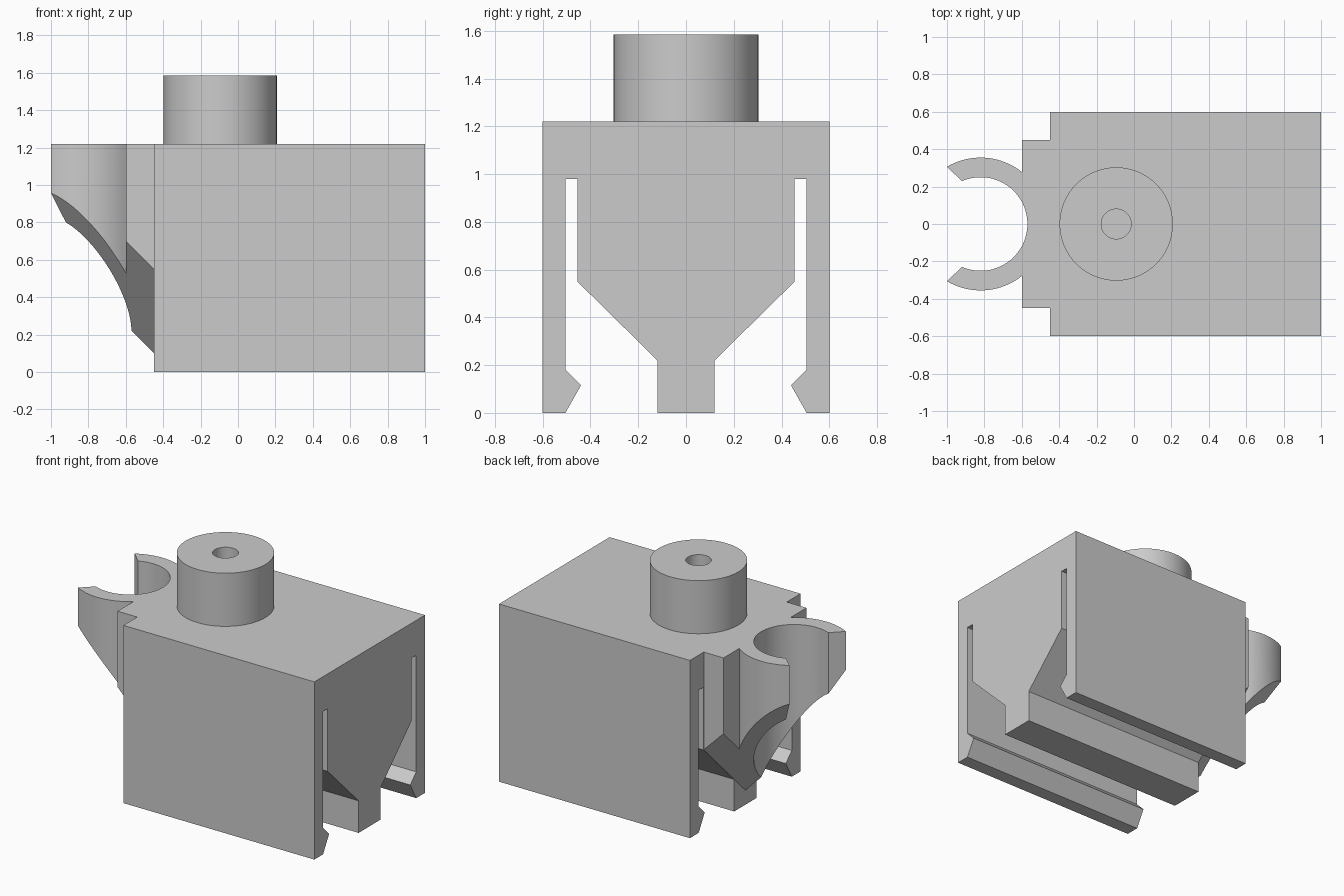
import bpy
import bmesh
import math
from mathutils import Vector

cube = bpy.data.objects.get("Cube")
if cube:
    bpy.data.objects.remove(cube, do_unlink=True)

grey = bpy.data.materials.new("plain grey")
grey.use_nodes = True
colour = (0.6, 0.6, 0.6, 1)
grey.diffuse_color = colour
grey.node_tree.nodes["Principled BSDF"].inputs["Base Color"].default_value = colour

TOP = 1.22      # top of the housing
BACK = -0.45    # rear end of the housing


def add_object(name, bm):
    bmesh.ops.recalc_face_normals(bm, faces=bm.faces)
    mesh = bpy.data.meshes.new(name)
    bm.to_mesh(mesh)
    bm.free()
    mesh.materials.append(grey)
    obj = bpy.data.objects.new(name, mesh)
    bpy.context.collection.objects.link(obj)
    bpy.context.view_layer.objects.active = obj
    return obj


def half_prism(name, start, end):
    """Solid between two matching outlines, open at y = 0 and mirrored there."""
    bm = bmesh.new()
    a = [bm.verts.new(p) for p in start]
    b = [bm.verts.new(p) for p in end]
    bm.faces.new(a)
    bm.faces.new(b)
    n = len(a)
    for i in range(n - 1):
        bm.faces.new((a[i], a[i + 1], b[i + 1], b[i]))
    bm.normal_update()
    obj = add_object(name, bm)
    mirror = obj.modifiers.new("mirror", "MIRROR")
    mirror.use_axis = (False, True, False)
    mirror.use_clip = True
    bpy.ops.object.modifier_apply(modifier=mirror.name)
    return obj


def arc(centre, radius, first, last, steps):
    return [(centre + radius * math.cos(first + (last - first) * i / steps),
             radius * math.sin(first + (last - first) * i / steps))
            for i in range(steps + 1)]


def smooth(obj):
    bpy.ops.object.select_all(action="DESELECT")
    obj.select_set(True)
    bpy.context.view_layer.objects.active = obj
    bpy.ops.object.shade_smooth_by_angle(angle=math.radians(25))


# Housing: tapered core, two slots and hooked side walls
profile = [(0, 0), (0.12, 0), (0.12, 0.22), (0.455, 0.55), (0.455, 0.98),
           (0.505, 0.98), (0.505, 0.18), (0.44, 0.115), (0.505, 0),
           (0.6, 0), (0.6, TOP), (0, TOP)]
half_prism("housing", [(BACK, y, z) for y, z in profile],
           [(1, y, z) for y, z in profile])

# Rear clip: block and open ring with an underside sloping in both directions
centre, inner, outer = -0.82, 0.25, 0.355
joint = math.acos((-0.6 - centre) / outer)
outer_end = math.acos((-1 - centre) / outer)
inner_end = math.acos((-0.92 - centre) / inner)
plan = [(BACK, 0), (BACK, 0.45), (-0.6, 0.45)]
plan += arc(centre, outer, joint, outer_end, 20)
plan += arc(centre, inner, inner_end, 0, 32)
clip = half_prism("rear_clip", [(x, y, y - x - 0.35) for x, y in plan],
                  [(x, y, TOP) for x, y in plan])
smooth(clip)

# Stud: hollow cylinder standing on the housing
bm = bmesh.new()
section = [(0.08, TOP), (0.08, 1.585), (0.303, 1.585), (0.303, TOP)]
verts = [bm.verts.new((r, 0, z)) for r, z in section]
edges = [bm.edges.new(pair) for pair in zip(verts, verts[1:])]
bmesh.ops.spin(bm, geom=verts + edges, cent=(0, 0, 0), axis=(0, 0, 1),
               angle=math.tau, steps=64)
bmesh.ops.remove_doubles(bm, verts=bm.verts, dist=0.0001)
bmesh.ops.translate(bm, verts=bm.verts, vec=Vector((-0.095, 0, 0)))
smooth(add_object("stud", bm))
